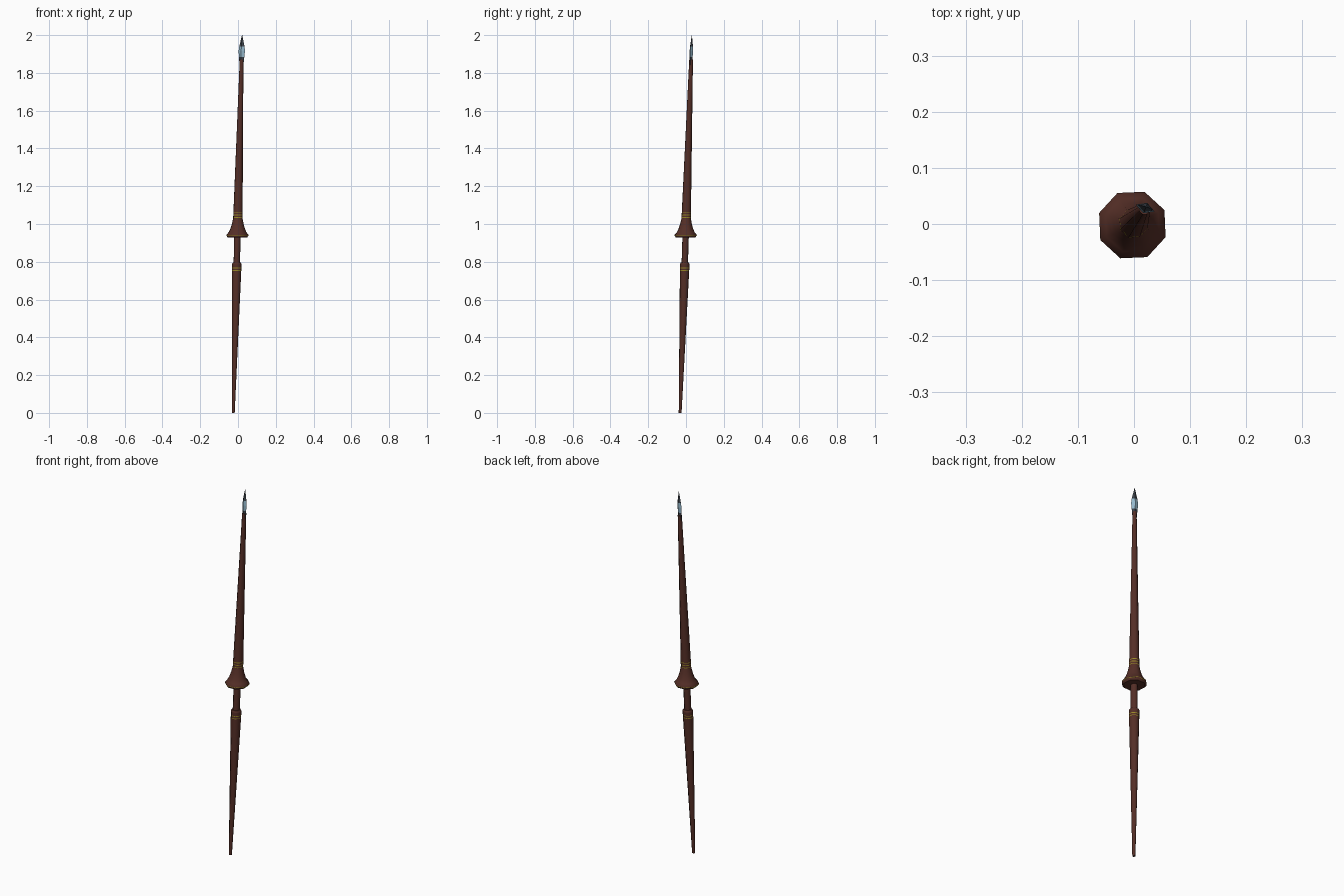
import bpy, bmesh, math

if "Cube" in bpy.data.objects:
    bpy.data.objects.remove(bpy.data.objects["Cube"])


def material(name, rgb):
    m = bpy.data.materials.new(name)
    m.diffuse_color = (*rgb, 1)
    m.use_nodes = True
    m.node_tree.nodes["Principled BSDF"].inputs["Base Color"].default_value = m.diffuse_color
    return m


WOOD = material("dark_red_wood", (0.090, 0.028, 0.020))
GOLD = material("gold_trim", (0.32, 0.25, 0.02))
STEEL = material("light_steel", (0.30, 0.48, 0.60))
DARK = material("dark_steel", (0.045, 0.055, 0.070))


def axis(z):
    # the lance leans slightly toward +x and +y
    return -0.025 + 0.0235 * z, -0.031 + 0.031 * z


def loft(name, profile, sides, turn, mats, flat=1.0):
    """Stack rings (z, radius, material of the band above) along the leaning axis."""
    bm = bmesh.new()
    rings = []
    t = math.radians(turn)
    for z, r, _ in profile:
        cx, cy = axis(z)
        ring = []
        for i in range(sides):
            a = 2 * math.pi * i / sides
            u, v = r * math.cos(a), r * flat * math.sin(a)
            ring.append(bm.verts.new((cx + u * math.cos(t) - v * math.sin(t),
                                      cy + u * math.sin(t) + v * math.cos(t), z)))
        rings.append(ring)
    for k in range(len(rings) - 1):
        for i in range(sides):
            j = (i + 1) % sides
            f = bm.faces.new((rings[k][i], rings[k][j], rings[k + 1][j], rings[k + 1][i]))
            f.material_index = profile[k][2]
    bm.faces.new(rings[0][::-1])
    bm.faces.new(rings[-1])
    me = bpy.data.meshes.new(name)
    bm.to_mesh(me)
    bm.free()
    for m in mats:
        me.materials.append(m)
    ob = bpy.data.objects.new(name, me)
    bpy.context.collection.objects.link(ob)
    return ob


def bands(z0, r0, z1, r1, start, count, step, height=0.004):
    """Tapered stretch of wood with thin gold rings inlaid."""
    def rad(z):
        return r0 + (r1 - r0) * (z - z0) / (z1 - z0)
    out = [(z0, r0, 0)]
    for i in range(count):
        z = start + i * step
        out += [(z, rad(z), 1), (z + height, rad(z + height), 0)]
    return out + [(z1, r1, 0)]


TRIM = [WOOD, GOLD]

# rear shaft, widening up to the ringed collar
rear = bands(0, 0.008, 0.785, 0.027, 0.752, 2, 0.013) + [(0.789, 0.027, 0), (0.796, 0.022, 0)]
parts = [loft("rear_shaft", rear, 8, 25, TRIM)]

# slim grip
parts.append(loft("grip", [(0.78, 0.018, 0), (0.935, 0.018, 0)], 8, 25, TRIM))

# flared hand guard with a thin gold rim
guard = [(0.928, 0.054, 0), (0.939, 0.063, 1), (0.942, 0.063, 0), (0.955, 0.051, 0),
         (0.975, 0.041, 0), (1.0, 0.033, 0), (1.03, 0.0265, 0)]
parts.append(loft("hand_guard", guard, 8, 25, TRIM))

# front shaft, tapering from the gold rings to the head
front = bands(1.028, 0.0265, 1.87, 0.0105, 1.032, 3, 0.013)
parts.append(loft("front_shaft", front, 8, 25, TRIM))

# steel spear head: flat diamond section
head = [(1.83, 0.010, 1), (1.885, 0.015, 0), (1.915, 0.018, 0), (1.94, 0.015, 1), (2.0, 0.0008, 1)]
loft("spear_head", head, 4, -20, [STEEL, DARK], flat=0.55)

# soft shading on the turned wood, sharp at the rims
for ob in parts:
    ob.select_set(True)
bpy.context.view_layer.objects.active = parts[0]
bpy.ops.object.shade_smooth_by_angle(angle=math.radians(46))
